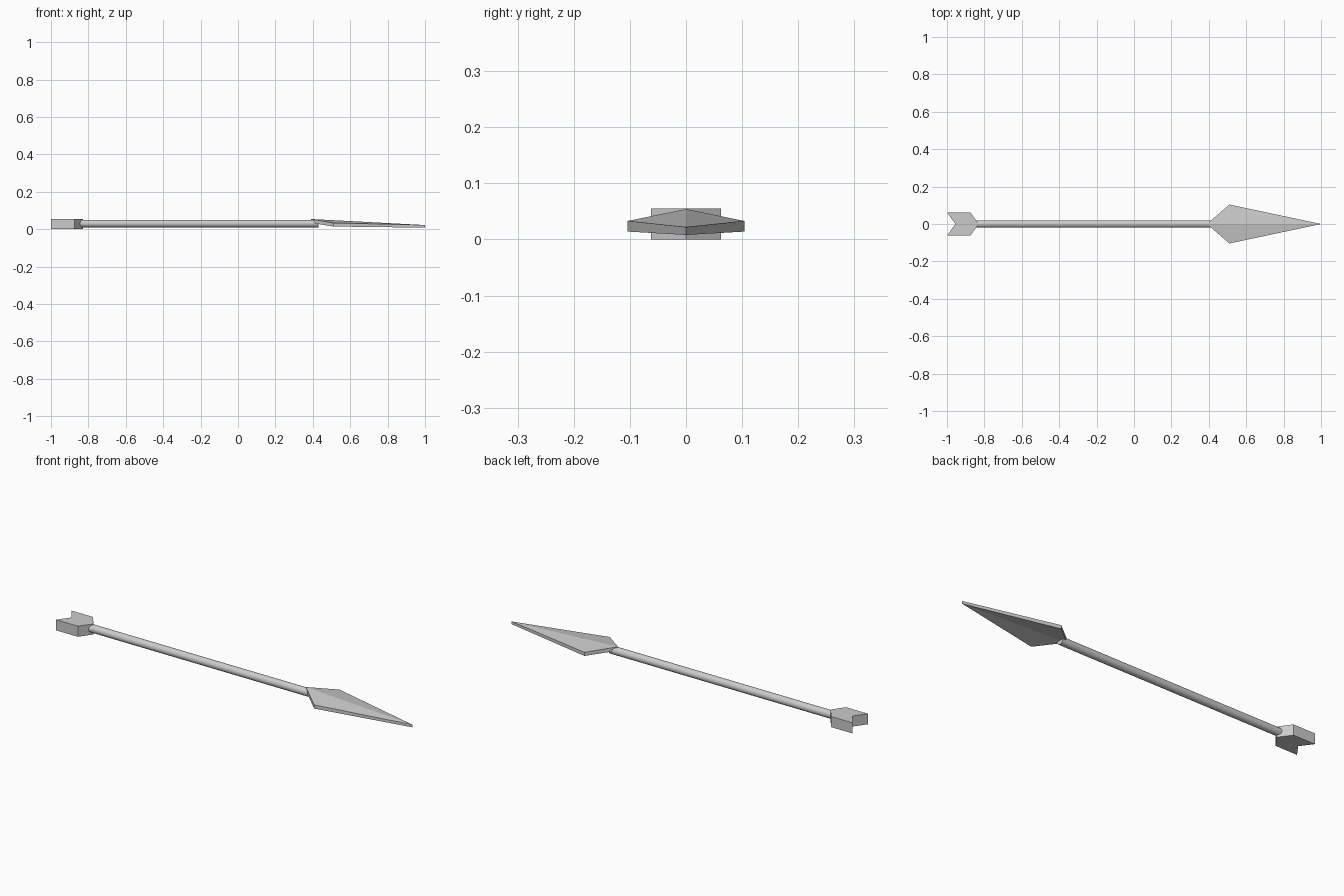
import bpy, math

if "Cube" in bpy.data.objects:
    bpy.data.objects.remove(bpy.data.objects["Cube"])


def add_mesh(name, verts, faces):
    mesh = bpy.data.meshes.new(name)
    mesh.from_pydata(verts, [], faces)
    mesh.update()
    obj = bpy.data.objects.new(name, mesh)
    bpy.context.collection.objects.link(obj)
    return obj


def side_faces(n):
    return [(i, (i + 1) % n, n + (i + 1) % n, n + i) for i in range(n)]


# Shaft: slim round rod along x
x0, x1 = -0.86, 0.43
bpy.ops.mesh.primitive_cylinder_add(vertices=24, radius=0.02, depth=x1 - x0,
                                    location=((x0 + x1) / 2, 0, 0.03),
                                    rotation=(0, math.pi / 2, 0))
shaft = bpy.context.object
shaft.name = "shaft"
bpy.ops.object.shade_smooth_by_angle(angle=math.radians(35))

# Fletching: thick chevron block with a notch at the back
chevron = [(-0.955, 0), (-1, -0.0625), (-0.875, -0.0625),
           (-0.83, 0), (-0.875, 0.0625), (-1, 0.0625)]
verts = [(x, y, z) for z in (0, 0.055) for x, y in chevron]
n = len(chevron)
halves = [(0, 1, 2, 3), (0, 3, 4, 5)]
caps = [tuple(reversed(f)) for f in halves] + [tuple(i + n for i in f) for f in halves]
add_mesh("fletching", verts, caps + side_faces(n))

# Arrowhead: thin kite with a ridge sloping down to the tip (x, y, bottom, top)
kite = [(0.39, 0, 0.034, 0.054), (0.51, -0.104, 0.014, 0.033),
        (1, 0, 0.008, 0.022), (0.51, 0.104, 0.014, 0.033)]
verts = [(x, y, b) for x, y, b, t in kite] + [(x, y, t) for x, y, b, t in kite]
caps = [(2, 1, 0), (3, 2, 0), (4, 5, 6), (4, 6, 7)]
add_mesh("arrowhead", verts, caps + side_faces(4))
